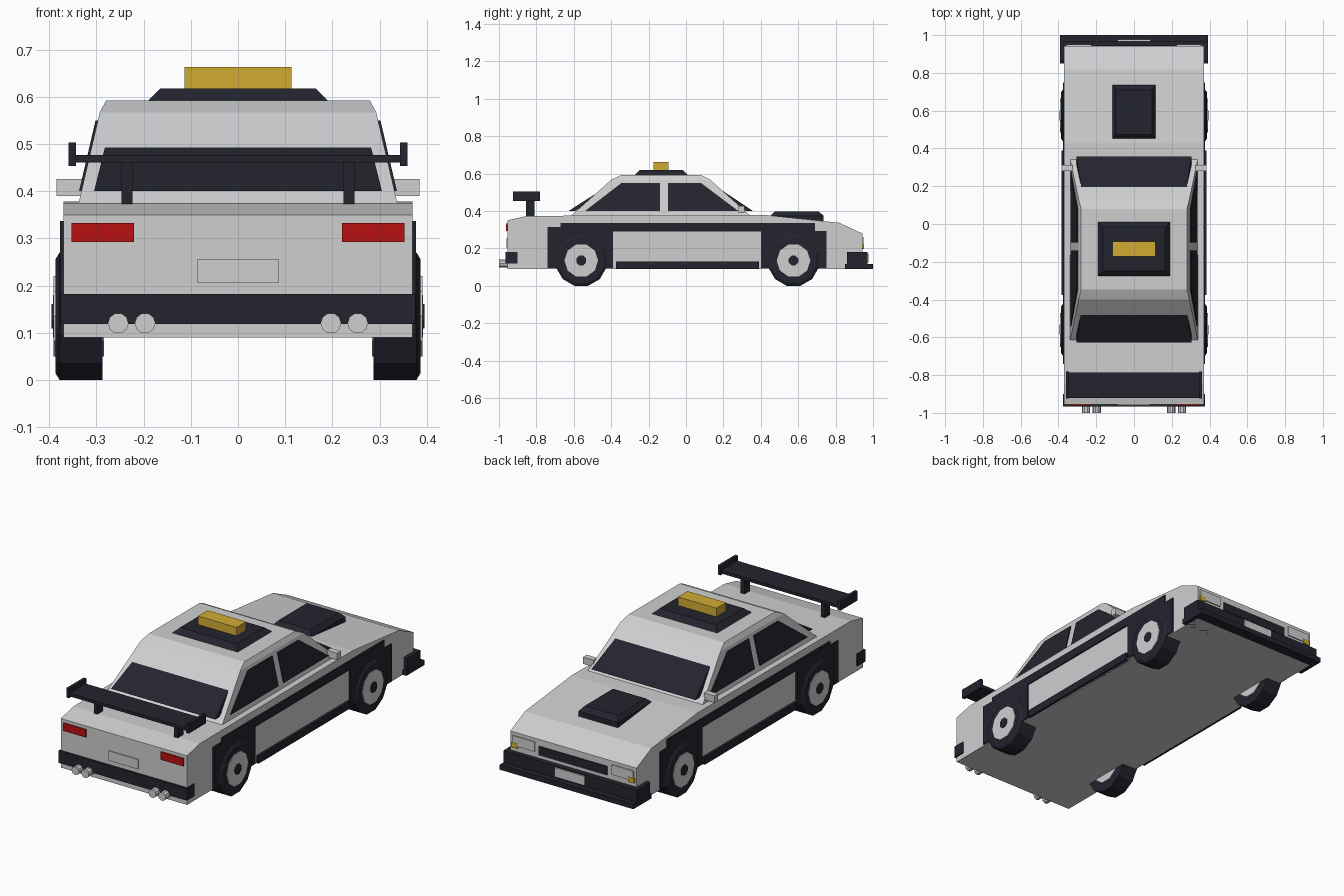
import bpy, bmesh, math
from mathutils import Vector

if "Cube" in bpy.data.objects:
    bpy.data.objects.remove(bpy.data.objects["Cube"])


def material(name, rgb):
    m = bpy.data.materials.new(name)
    m.diffuse_color = (*rgb, 1)
    m.use_nodes = True
    m.node_tree.nodes["Principled BSDF"].inputs["Base Color"].default_value = m.diffuse_color
    return m


LIGHT = material("light_grey", (0.62, 0.625, 0.63))
DARK = material("dark_navy", (0.017, 0.017, 0.028))
YELLOW = material("amber_yellow", (0.64, 0.41, 0.034))
RED = material("lamp_red", (0.48, 0.005, 0.005))


def finish(name, bm, mat, mirror=False):
    bmesh.ops.recalc_face_normals(bm, faces=bm.faces)
    me = bpy.data.meshes.new(name)
    bm.to_mesh(me)
    bm.free()
    me.materials.append(mat)
    ob = bpy.data.objects.new(name, me)
    bpy.context.collection.objects.link(ob)
    if mirror:
        ob.modifiers.new("mirror", 'MIRROR').use_mirror_merge = False
    return ob


def loft(name, rings, mat, mirror=False):
    """Rectangular rings (x0, x1, y0, y1, z) joined from bottom to top."""
    bm = bmesh.new()
    loops = [[bm.verts.new(p) for p in ((a, c, z), (b, c, z), (b, d, z), (a, d, z))]
             for a, b, c, d, z in rings]
    bm.faces.new(loops[0])
    bm.faces.new(loops[-1])
    for lo, hi in zip(loops, loops[1:]):
        for i in range(4):
            j = (i + 1) % 4
            bm.faces.new((lo[i], lo[j], hi[j], hi[i]))
    return finish(name, bm, mat, mirror)


def box(name, x0, x1, y0, y1, z0, z1, mat, mirror=False):
    return loft(name, [(x0, x1, y0, y1, z0), (x0, x1, y0, y1, z1)], mat, mirror)


def slab(name, pts, offset, mat, mirror=False):
    """Polygon extruded along an offset."""
    bm = bmesh.new()
    f = bm.faces.new([bm.verts.new(p) for p in pts])
    ext = bmesh.ops.extrude_face_region(bm, geom=[f], use_keep_orig=True)
    vs = [g for g in ext["geom"] if isinstance(g, bmesh.types.BMVert)]
    bmesh.ops.translate(bm, verts=vs, vec=Vector(offset))
    return finish(name, bm, mat, mirror)


def lathe(name, rings, n, axis, cx, cy, cz, mat):
    """Mirrored round part: (position, radius) rings along x or y, flat side down."""
    bm = bmesh.new()
    loops = []
    for t, r in rings:
        loop = []
        for i in range(n):
            a = 2 * math.pi * (i + 0.5) / n - math.pi / 2
            u, w = r * math.cos(a), r * math.sin(a)
            loop.append(bm.verts.new((t, cy + u, cz + w) if axis == 'X'
                                     else (cx + u, t, cz + w)))
        loops.append(loop)
    bm.faces.new(loops[0])
    bm.faces.new(loops[-1])
    for lo, hi in zip(loops, loops[1:]):
        for i in range(n):
            j = (i + 1) % n
            bm.faces.new((lo[i], lo[j], hi[j], hi[i]))
    return finish(name, bm, mat, True)


# Lower body from its side profile
profile = [(-0.955, 0.09), (-0.955, 0.35), (-0.85, 0.374), (0.43, 0.378),
           (0.82, 0.337), (0.943, 0.28), (0.943, 0.09)]
slab("body", [(-0.37, y, z) for y, z in profile], (0.74, 0, 0), LIGHT)

# Cabin with chamfered roof edge
loft("cabin", [(-0.338, 0.338, -0.615, 0.345, 0.374),
               (-0.293, 0.293, -0.40, 0.13, 0.567),
               (-0.28, 0.28, -0.347, 0.08, 0.592)], LIGHT)

# Windscreen and rear window
for name, yb, yt, inward in (("rear_window", -0.628, -0.437, 0.036),
                             ("windscreen", 0.358, 0.175, -0.036)):
    slab(name, [(-0.305, yb, 0.40), (0.305, yb, 0.40), (0.275, yt, 0.522),
                (-0.275, yt, 0.522)], (0, inward, 0), DARK)


# Side windows follow the cabin slope
def side_x(z):
    return 0.338 - (z - 0.374) * 0.233 + 0.005


for name, pts in (("rear_side_window", [(-0.54, 0.40), (-0.345, 0.55), (-0.14, 0.55), (-0.14, 0.40)]),
                  ("front_side_window", [(-0.097, 0.40), (-0.097, 0.55), (0.08, 0.55), (0.28, 0.40)])):
    slab(name, [(side_x(z), y, z) for y, z in pts], (-0.009, 0, 0), DARK, True)

# Dark side cladding and sills
trim = [(-0.74, 0.095), (-0.74, 0.315), (-0.67, 0.315), (-0.67, 0.337), (0.69, 0.337),
        (0.69, 0.293), (0.75, 0.293), (0.75, 0.095), (0.40, 0.095), (0.40, 0.29),
        (-0.39, 0.29), (-0.39, 0.095)]
slab("side_cladding", [(0.368, y, z) for y, z in trim], (0.009, 0, 0), DARK, True)
box("sill", 0.36, 0.383, -0.375, 0.39, 0.09, 0.13, DARK, True)

# Wheels
for name, y in (("rear", -0.56), ("front", 0.575)):
    lathe(name + "_tyre", [(0.287, 0.14), (0.378, 0.14), (0.387, 0.125)], 12, 'X', 0, y, 0.135, DARK)
    lathe(name + "_rim", [(0.284, 0.09), (0.391, 0.09)], 10, 'X', 0, y, 0.135, LIGHT)
    lathe(name + "_hub", [(0.30, 0.028), (0.395, 0.028)], 8, 'X', 0, y, 0.135, DARK)

# Bumpers
box("rear_bumper", -0.376, 0.376, -0.966, -0.90, 0.118, 0.182, DARK)
box("front_bumper", -0.392, 0.392, 0.86, 0.97, 0.11, 0.18, DARK)
box("front_splitter", -0.392, 0.392, 0.85, 1.0, 0.09, 0.117, DARK)

# Exhaust pipes
for name, x in (("inner_exhaust", 0.197), ("outer_exhaust", 0.254)):
    lathe(name, [(-1.0, 0.022), (-0.94, 0.022)], 10, 'Y', x, 0, 0.12, LIGHT)

# Rear lamps and plate
box("tail_light", 0.22, 0.353, -0.962, -0.953, 0.292, 0.333, RED, True)
box("rear_plate", -0.086, 0.086, -0.961, -0.953, 0.205, 0.256, LIGHT)

# Front grille, lamps and plate
box("grille", -0.20, 0.20, 0.94, 0.948, 0.198, 0.245, DARK)
box("headlight", 0.225, 0.355, 0.94, 0.949, 0.21, 0.262, LIGHT, True)
box("indicator", 0.325, 0.36, 0.942, 0.951, 0.20, 0.226, YELLOW, True)
box("front_plate", -0.088, 0.088, 0.968, 0.977, 0.125, 0.174, LIGHT)

# Rear wing
box("wing_blade", -0.345, 0.345, -0.92, -0.785, 0.461, 0.477, DARK)
box("wing_end_plate", 0.343, 0.359, -0.925, -0.78, 0.453, 0.503, DARK, True)
box("wing_post", 0.224, 0.247, -0.855, -0.81, 0.365, 0.465, DARK, True)

# Hood scoop
loft("hood_scoop", [(-0.115, 0.115, 0.45, 0.735, 0.34), (-0.115, 0.115, 0.45, 0.735, 0.374),
                    (-0.095, 0.095, 0.475, 0.71, 0.398)], DARK)

# Roof base and sign
loft("roof_base", [(-0.193, 0.193, -0.278, 0.013, 0.59),
                   (-0.165, 0.165, -0.248, -0.017, 0.618)], DARK)
box("roof_sign", -0.113, 0.113, -0.173, -0.093, 0.617, 0.663, YELLOW)

# Door mirrors
box("mirror", 0.325, 0.385, 0.28, 0.312, 0.39, 0.426, LIGHT, True)
